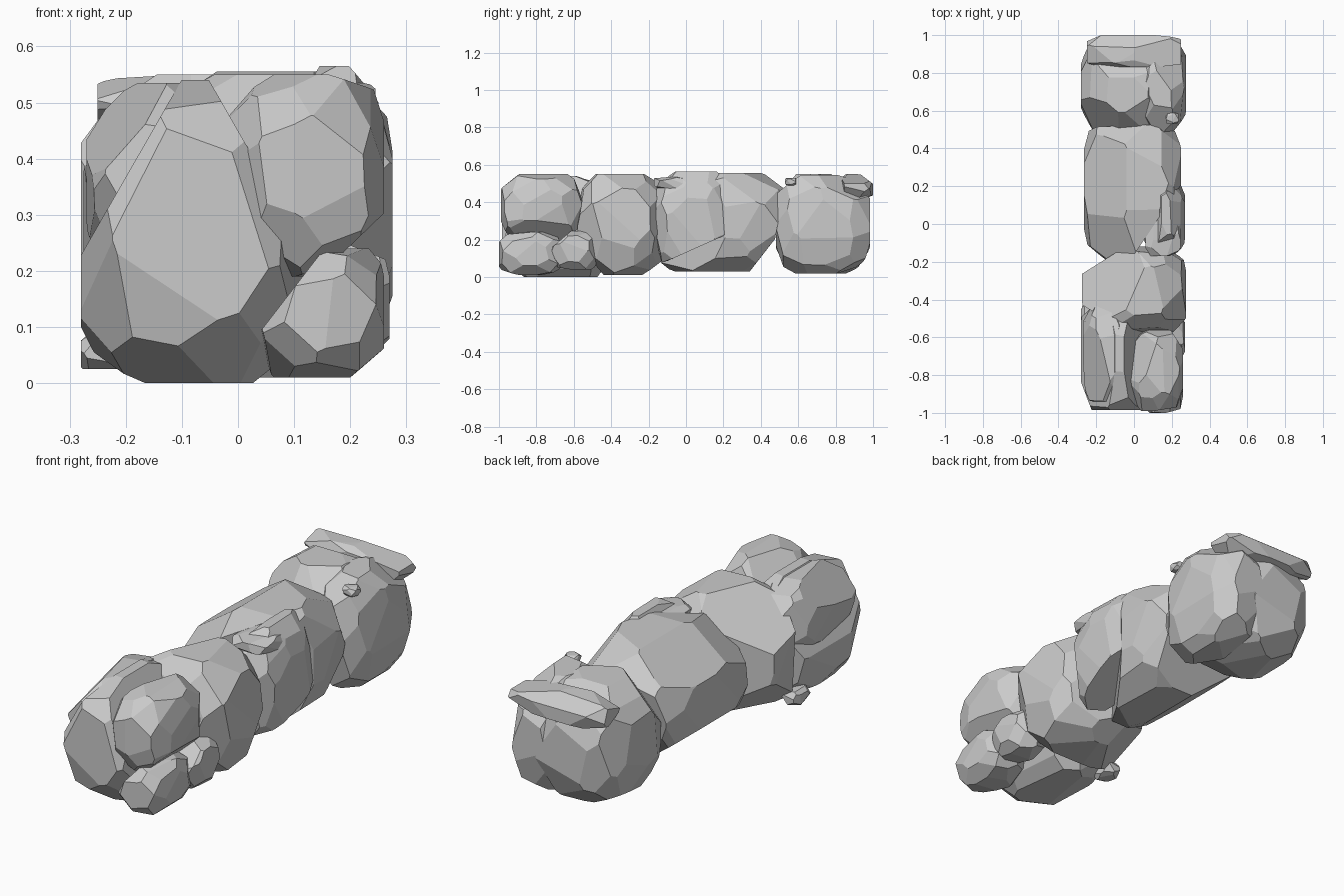
import bpy
import bmesh
import math
import random
from mathutils import Vector

if "Cube" in bpy.data.objects:
    bpy.data.objects.remove(bpy.data.objects["Cube"], do_unlink=True)

# One plain stone colour
stone = bpy.data.materials.new("grey stone")
stone.use_nodes = True
GREY = (0.6, 0.6, 0.6, 1)
stone.diffuse_color = GREY
stone.node_tree.nodes["Principled BSDF"].inputs["Base Color"].default_value = GREY


def chisel(bm, normal, distance):
    """Cut away everything beyond a plane and cap the cut."""
    n = Vector(normal).normalized()
    bmesh.ops.bisect_plane(bm, geom=bm.verts[:] + bm.edges[:] + bm.faces[:],
                           plane_co=n * distance, plane_no=n, clear_outer=True)
    bmesh.ops.holes_fill(bm, edges=bm.edges[:], sides=0)


def rock(name, x, y, z, cuts=(), facets=38, q=1.55, seed=1):
    """Chisel a block with the given extents into a rounded, faceted rock."""
    rng = random.Random(seed)
    bm = bmesh.new()
    bmesh.ops.create_cube(bm, size=2)
    for normal, distance in cuts:
        chisel(bm, normal, distance)
    # Evenly spread, jittered planes touching a rounded box
    for i in range(facets):
        h = 1 - (2 * i + 1) / facets
        r = math.sqrt(1 - h * h)
        a = i * math.pi * (3 - math.sqrt(5)) + seed
        n = Vector((r * math.cos(a), r * math.sin(a), h))
        n += Vector([rng.uniform(-0.15, 0.15) for _ in range(3)])
        n.normalize()
        reach = sum(abs(c) ** q for c in n) ** (1 / q)
        chisel(bm, n, reach * rng.uniform(0.96, 1.0))
    bmesh.ops.remove_doubles(bm, verts=bm.verts, dist=0.03)
    for v in bm.verts:
        v.co = Vector([(lo + hi) / 2 + c * (hi - lo) / 2
                       for c, (lo, hi) in zip(v.co, (x, y, z))])
    bmesh.ops.recalc_face_normals(bm, faces=bm.faces)
    mesh = bpy.data.meshes.new(name)
    bm.to_mesh(mesh)
    bm.free()
    mesh.materials.append(stone)
    obj = bpy.data.objects.new(name, mesh)
    bpy.context.scene.collection.objects.link(obj)
    return obj


# Front end
rock("front_right_boulder", (-0.28, 0.115), (-0.985, -0.4), (0, 0.54),
     [((-0.79, 0, 0.62), 0.69), ((0.79, 0, 0.62), 0.74)], q=1.45, seed=2)
rock("front_right_shard", (-0.27, -0.02), (-0.95, -0.42), (0.2, 0.535),
     [((-0.6, -0.3, 0.7), 0.8)], seed=3)
rock("front_left_upper_rock", (-0.02, 0.26), (-0.99, -0.56), (0.19, 0.55),
     [((-0.85, 0, -0.5), 0.8), ((0.6, 0, -0.8), 0.9),
      ((-0.6, 0.3, 0.75), 0.95)], seed=4)
rock("front_left_lower_rock", (0.04, 0.26), (-1, -0.66), (0.01, 0.24),
     [((-0.78, 0, 0.63), 0.6)], facets=28, seed=5)
rock("front_side_stone", (0.08, 0.27), (-0.72, -0.48), (0.04, 0.245),
     [((0, -0.7, 0.7), 0.8)], facets=24, seed=6)
rock("front_chip", (-0.28, -0.2), (-0.54, -0.42), (0.025, 0.09), facets=14, seed=7)

# Middle stretch
rock("front_middle_boulder", (-0.275, 0.275), (-0.58, -0.12), (0.01, 0.55),
     [((-0.6, -0.8, 0), 0.87), ((-0.6, 0.8, 0), 0.9),
      ((0, -0.7, -0.7), 0.98), ((-0.55, 0.2, 0.8), 0.8),
      ((-0.6, 0.3, -0.7), 0.95)], q=1.5, seed=8)
rock("long_middle_boulder", (-0.265, 0.25), (-0.21, 0.555), (0.03, 0.555),
     [((0.71, -0.71, 0), 0.64), ((0, 0.99, -0.125), 0.83),
      ((0, 0.88, -0.47), 0.86), ((-0.5, -0.5, 0.7), 0.95),
      ((-0.55, 0, 0.83), 0.9), ((-0.6, 0, -0.8), 0.92)], q=1.5, seed=9)
rock("left_middle_rock", (0.04, 0.27), (-0.16, 0.235), (0.04, 0.565),
     [((0, 0.32, -0.95), 0.56), ((-0.6, 0, 0.8), 0.85)], seed=10)
rock("top_slab", (0.06, 0.245), (-0.17, 0.05), (0.47, 0.535), facets=18, seed=11)
rock("top_pebble", (0.17, 0.235), (0.53, 0.59), (0.49, 0.53), facets=14, seed=12)

# Back end
rock("back_right_boulder", (-0.28, 0.18), (0.48, 0.985), (0.02, 0.55),
     [((-0.5, -0.65, 0.55), 1.0), ((0, 0.5, 0.85), 0.95)], seed=13)
rock("back_left_boulder", (0, 0.275), (0.48, 0.985), (0.02, 0.545),
     [((0.3, 0.4, 0.85), 0.95)], seed=14)
rock("back_slab", (-0.25, 0.25), (0.83, 1), (0.42, 0.55),
     [((-0.4, -0.5, -0.75), 0.7), ((0, 0.7, 0.7), 0.85),
      ((0.6, 0, 0.8), 0.8)], facets=20, q=1.5, seed=15)
